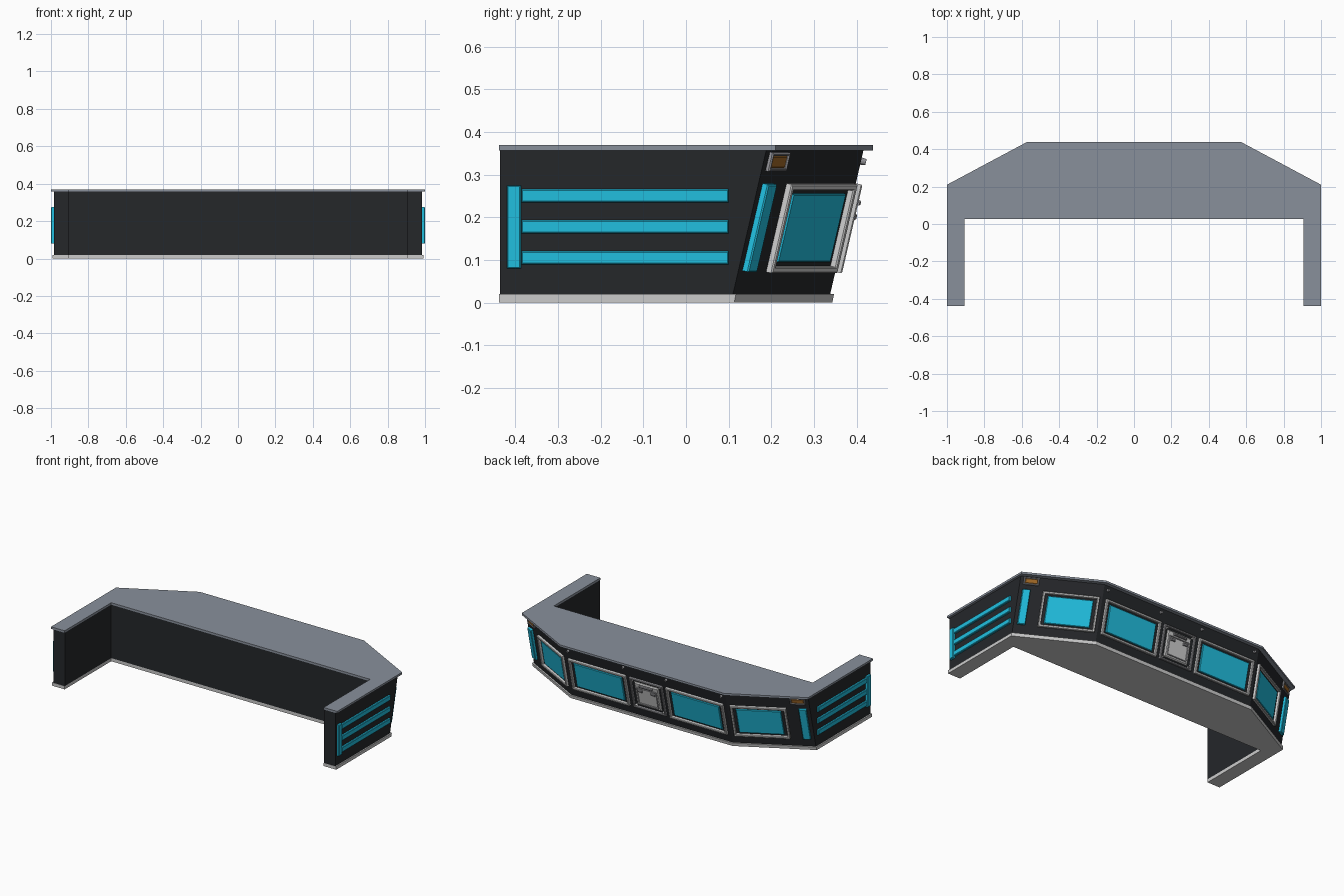
import bpy, bmesh
from mathutils import Vector

if "Cube" in bpy.data.objects:
    bpy.data.objects.remove(bpy.data.objects["Cube"])

def material(name, col):
    m = bpy.data.materials.new(name)
    m.diffuse_color = (*col, 1)
    m.use_nodes = True
    m.node_tree.nodes["Principled BSDF"].inputs["Base Color"].default_value = m.diffuse_color
    return m

DARK = material("dark_shell", (0.018, 0.02, 0.023))
CYAN = material("cyan_panel", (0.015, 0.52, 0.74))
TOP = material("counter_grey", (0.25, 0.28, 0.33))
LIGHT = material("light_trim", (0.6, 0.6, 0.63))
STEEL = material("steel", (0.3, 0.3, 0.32))
AMBER = material("amber", (0.35, 0.14, 0.02))

Z0, Z1, LEAN = 0.02, 0.357, 0.078

def shear(z):
    return LEAN * (z - Z0) / (Z1 - Z0)

def finish(name, bm, mat, mirror=False):
    bmesh.ops.recalc_face_normals(bm, faces=bm.faces)
    me = bpy.data.meshes.new(name)
    bm.to_mesh(me)
    bm.free()
    me.materials.append(mat)
    ob = bpy.data.objects.new(name, me)
    bpy.context.collection.objects.link(ob)
    if mirror:
        ob.modifiers.new("mirror", 'MIRROR')
    return ob

def loft(name, loops, mat, mirror=False, closed=False):
    """Skin matching loops; cap the ends or join last to first."""
    bm = bmesh.new()
    vs = [[bm.verts.new(p) for p in lp] for lp in loops]
    n = len(loops[0])
    pairs = list(zip(vs, vs[1:])) + ([(vs[-1], vs[0])] if closed else [])
    for a, b in pairs:
        for i in range(n):
            j = (i + 1) % n
            bm.faces.new((a[i], a[j], b[j], b[i]))
    if not closed:
        bm.faces.new(vs[0])
        bm.faces.new(vs[-1])
    return finish(name, bm, mat, mirror)

class Wall:
    """Leaning wall: u runs along it, z is height, h is distance out."""
    def __init__(self, start, end, lean=True):
        self.o = Vector((*start, 0))
        self.d = (Vector((*end, 0)) - self.o).normalized()
        self.lean = lean
        up = Vector((0, LEAN if lean else 0, Z1 - Z0))
        self.n = up.cross(self.d).normalized()
        if self.n.x + self.n.y < 0:
            self.n.negate()

    def pt(self, u, z, h):
        s = shear(z) if self.lean else 0
        return self.o + self.d * u + Vector((0, s, z)) + self.n * h

    def rect(self, u0, u1, z0, z1, h, inset=0):
        i = inset
        return [self.pt(u, z, h) for u, z in ((u0+i, z0+i), (u1-i, z0+i), (u1-i, z1-i), (u0+i, z1-i))]

    def slab(self, name, r, h, mat, bevel=0.003, mirror=False, h0=-0.004):
        loft(name, [self.rect(*r, h0), self.rect(*r, h - bevel), self.rect(*r, h, bevel)], mat, mirror)

    def frame(self, name, r, w, h, mat, mirror=False):
        b = 0.003
        loft(name, [self.rect(*r, -0.004), self.rect(*r, h - b), self.rect(*r, h, b),
                    self.rect(*r, h, w - b), self.rect(*r, h - b, w), self.rect(*r, -0.004, w)],
             mat, mirror, closed=True)

    def stud(self, name, u, z, rad, h, mat, mirror=False):
        bm = bmesh.new()
        bmesh.ops.create_cone(bm, cap_ends=True, segments=12, radius1=rad, radius2=rad * 0.8, depth=h + 0.004)
        bm.transform(self.n.to_track_quat('Z', 'Y').to_matrix().to_4x4())
        bmesh.ops.translate(bm, verts=bm.verts, vec=self.pt(u, z, h / 2))
        finish(name, bm, mat, mirror)

def outline(x, side_y, back_x, back_y, z, front=-0.437, ix=0.905, iy=0.027):
    half = [(ix, iy), (ix, front), (x, front), (x, side_y), (back_x, back_y)]
    return [(a, b, z) for a, b in half] + [(-a, b, z) for a, b in reversed(half)]

# counter top, leaning shell and plinth
loft("counter_top", [outline(1.0, 0.21, 0.573, 0.438, z, front=-0.438) for z in (Z1, 0.37)], TOP)
loft("desk_shell", [outline(0.985, 0.11 + shear(z), 0.564, 0.338 + shear(z), z, front=-0.436)
                    for z in (Z0, Z1)], DARK)
loft("plinth", [outline(0.993, 0.113 + s, 0.567, 0.343 + s, z, front=-0.438)
                for z, s in ((0.0, 0.0), (Z0, 0.004))], LIGHT)

side = Wall((0.985, 0), (0.985, 1), lean=False)
corner = Wall((0.985, 0.11), (0.564, 0.338))
back = Wall((0, 0.338), (1, 0.338))

# side light strips
side.slab("side_upright_strip", (-0.42, -0.387, 0.08, 0.275), 0.015, CYAN, mirror=True)
for i in range(3):
    z = 0.09 + i * 0.0725
    side.slab(f"side_strip_{i+1}", (-0.386, 0.1, z, z + 0.031), 0.012, CYAN, mirror=True)

# angled walls: light bar, amber lamp, window
corner.slab("corner_light_bar", (0.02, 0.065, 0.075, 0.28), 0.016, CYAN, mirror=True)
lamp = (0.02, 0.108, 0.309, 0.353)
corner.frame("amber_lamp_frame", lamp, 0.008, 0.01, STEEL, mirror=True)
corner.slab("amber_lamp", (0.028, 0.1, 0.317, 0.345), 0.007, AMBER, mirror=True)

def window(wall, name, u0, u1):
    wall.frame(name + "_frame", (u0, u1, 0.072, 0.28), 0.014, 0.016, LIGHT, mirror=True)
    wall.slab(name + "_glass", (u0 + 0.032, u1 - 0.032, 0.096, 0.256), 0.008, CYAN, mirror=True)

window(corner, "corner_window", 0.138, 0.462)
window(back, "back_window", 0.14, 0.54)

# central hatch with latches and screws
back.frame("hatch_frame", (-0.115, 0.115, 0.074, 0.278), 0.012, 0.014, STEEL)
back.slab("hatch_panel", (-0.085, 0.085, 0.098, 0.254), 0.01, LIGHT, bevel=0.006)
back.frame("hatch_inner_rim", (-0.07, 0.07, 0.112, 0.225), 0.006, 0.014, STEEL)
back.slab("hatch_handle", (-0.045, 0.045, 0.232, 0.244), 0.022, STEEL)
back.slab("hatch_latch", (0.03, 0.06, 0.198, 0.212), 0.02, STEEL, mirror=True)
for z in (0.092, 0.26):
    back.stud("hatch_screw", 0.094, z, 0.006, 0.012, LIGHT, mirror=True)

# studs under the counter edge
for u in (0.15, 0.535):
    back.stud("wall_stud", u, 0.332, 0.009, 0.01, STEEL, mirror=True)
